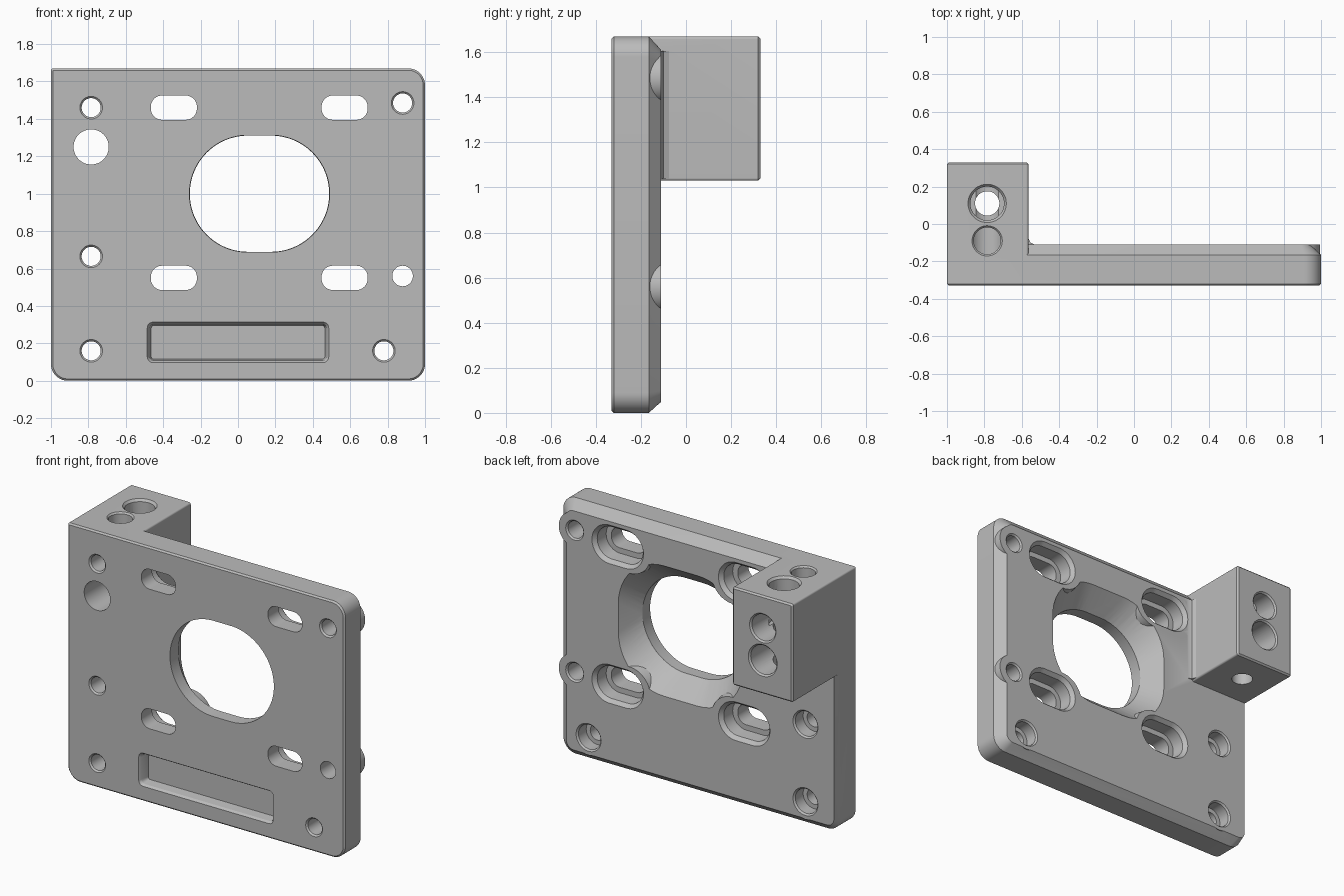
import bpy, bmesh, math

if "Cube" in bpy.data.objects:
    bpy.data.objects.remove(bpy.data.objects["Cube"], do_unlink=True)

grey = bpy.data.materials.new("machined grey")
grey.use_nodes = True
COLOUR = (0.5, 0.5, 0.5, 1)
grey.diffuse_color = COLOUR
grey.node_tree.nodes["Principled BSDF"].inputs["Base Color"].default_value = COLOUR

FRONT, BACK = -0.33, -0.11


def rrect(cu, cv, hu, hv, r, seg=12):
    """Rounded rectangle; r is one radius or four (++, -+, --, +-)."""
    radii = r if isinstance(r, tuple) else (r,) * 4
    signs = ((1, 1), (-1, 1), (-1, -1), (1, -1))
    pts = []
    for k, ((su, sv), q) in enumerate(zip(signs, radii)):
        for i in range(seg + 1):
            a = math.pi / 2 * (k + i / seg)
            pts.append((cu + su * (hu - q) + q * math.cos(a),
                        cv + sv * (hv - q) + q * math.sin(a)))
    return pts


def loft(name, sections, axis="y"):
    """Solid through (depth, outline) sections along y or z."""
    bm = bmesh.new()
    rings = []
    for w, outline in sections:
        rings.append([bm.verts.new((u, w, v) if axis == "y" else (u, v, w))
                      for u, v in outline])
    n = len(rings[0])
    for a, b in zip(rings, rings[1:]):
        for i in range(n):
            j = (i + 1) % n
            bm.faces.new((a[i], a[j], b[j], b[i]))
    bm.faces.new(rings[0])
    bm.faces.new(rings[-1])
    bmesh.ops.remove_doubles(bm, verts=bm.verts, dist=1e-5)
    bmesh.ops.recalc_face_normals(bm, faces=bm.faces)
    me = bpy.data.meshes.new(name)
    bm.to_mesh(me)
    bm.free()
    ob = bpy.data.objects.new(name, me)
    bpy.context.collection.objects.link(ob)
    me.materials.append(grey)
    return ob


def combine(body, tool, op="DIFFERENCE"):
    mod = body.modifiers.new("join", "BOOLEAN")
    mod.operation, mod.solver, mod.object = op, "EXACT", tool
    bpy.context.view_layer.objects.active = body
    bpy.ops.object.modifier_apply(modifier=mod.name)
    bpy.data.objects.remove(tool, do_unlink=True)


def bore(u, v, steps, axis="y"):
    """Stepped round cutter from (depth, radius) pairs."""
    combine(plate, loft("bore", [(w, rrect(u, v, r, r, r)) for w, r in steps], axis))


# Plate with chamfered back edges on the top, bottom and left
corners = (0.09, 0.012, 0.09, 0.09)
full = rrect(0, 0.835, 1, 0.835, corners)
plate = loft("mounting_plate", [
    (FRONT, rrect(0, 0.835, 0.99, 0.825, (0.08, 0.006, 0.08, 0.08))),
    (FRONT + 0.01, full),
    (-0.165, full),
    (BACK, rrect(-0.025, 0.83, 0.965, 0.78, (0.05, 0.01, 0.05, 0.05)))])

# Flared relief behind the main opening
CX, CZ = 0.115, 1.0
combine(plate, loft("flare", [
    (-0.25, rrect(CX, CZ, 0.37, 0.308, 0.3)),
    (BACK, rrect(CX, CZ, 0.45, 0.425, 0.33)),
    (BACK + 0.06, rrect(CX, CZ, 0.485, 0.475, 0.35))]))

# Raised walls around the slots
slots = [(x, z) for x in (-0.343, 0.57) for z in (0.55, 1.46)]
for x, z in slots:
    combine(plate, loft("slot_wall", [
        (-0.3, rrect(x, z, 0.27, 0.17, 0.17)),
        (BACK, rrect(x, z, 0.235, 0.15, 0.15))]), "UNION")

# Screw bosses filling the chamfer
for x, z in ((0.88, 1.485), (0.88, 0.56), (0.78, 0.16), (-0.785, 0.16)):
    combine(plate, loft("boss", [(-0.25, rrect(x, z, 0.115, 0.115, 0.115)),
                                 (BACK, rrect(x, z, 0.115, 0.115, 0.115))]), "UNION")

# Clamp block on the rear upper corner, with a small fillet to the plate
bx, bz, hx, hz = -0.7825, 1.35, 0.2175, 0.32
combine(plate, loft("clamp_block", [
    (-0.3, rrect(bx, bz, hx, hz, 0.012)),
    (0.32, rrect(bx, bz, hx, hz, 0.012)),
    (0.33, rrect(bx, bz, hx - 0.01, hz - 0.01, 0.004))]), "UNION")
combine(plate, loft("block_fillet", [
    (z, [(-0.6, -0.15), (-0.5, -0.15), (-0.53, BACK), (-0.553, -0.1),
         (-0.565, -0.075), (-0.6, -0.075)]) for z in (1.04, 1.605)], "z"), "UNION")

# Main opening with a light front chamfer
combine(plate, loft("opening", [
    (FRONT - 0.02, rrect(CX, CZ, 0.385, 0.3225, 0.3225, 24)),
    (FRONT, rrect(CX, CZ, 0.375, 0.3125, 0.3125, 24)),
    (0, rrect(CX, CZ, 0.365, 0.305, 0.305, 24))]))

# Slots with deep rear pockets
for x, z in slots:
    combine(plate, loft("slot", [(-0.4, rrect(x, z, 0.123, 0.065, 0.06)),
                                 (-0.15, rrect(x, z, 0.123, 0.065, 0.06))]))
    combine(plate, loft("slot_pocket", [
        (-0.22, rrect(x, z, 0.16, 0.1, 0.1)),
        (-0.135, rrect(x, z, 0.165, 0.105, 0.105)),
        (BACK + 0.005, rrect(x, z, 0.19, 0.13, 0.13))]))

# Recessed panel on the front
combine(plate, loft("panel_recess", [
    (FRONT - 0.01, rrect(0, 0.205, 0.492, 0.115, 0.035)),
    (FRONT + 0.015, rrect(0, 0.205, 0.475, 0.098, 0.025)),
    (FRONT + 0.07, rrect(0, 0.205, 0.464, 0.09, 0.015))]))

# Screw holes: countersunk front, counterbored back
mouth = [(FRONT - 0.01, 0.07), (FRONT + 0.01, 0.051)]
for x, z in ((-0.785, 0.665), (-0.785, 0.16), (0.78, 0.16)):
    bore(x, z, mouth + [(-0.2, 0.051), (-0.2, 0.08), (-0.12, 0.08), (-0.1, 0.1)])
bore(0.88, 1.485, mouth + [(-0.12, 0.055), (-0.1, 0.075)])
bore(0.88, 0.56, [(-0.4, 0.055), (-0.12, 0.055), (-0.1, 0.075)])

# Clamp block bores, front to back and from the top
bore(-0.785, 1.46, mouth + [(-0.15, 0.051), (-0.15, 0.085), (0.32, 0.085), (0.34, 0.105)])
bore(-0.785, 1.25, [(-0.4, 0.094), (0.32, 0.094), (0.34, 0.114)])
bore(-0.785, 0.11, [(1.0, 0.065), (1.4, 0.065), (1.4, 0.09), (1.655, 0.09), (1.685, 0.115)], "z")
bore(-0.785, -0.09, [(1.25, 0.072), (1.66, 0.072), (1.68, 0.09)], "z")

bpy.ops.object.select_all(action="DESELECT")
plate.select_set(True)
bpy.context.view_layer.objects.active = plate
bpy.ops.object.shade_smooth_by_angle(angle=math.radians(25))
